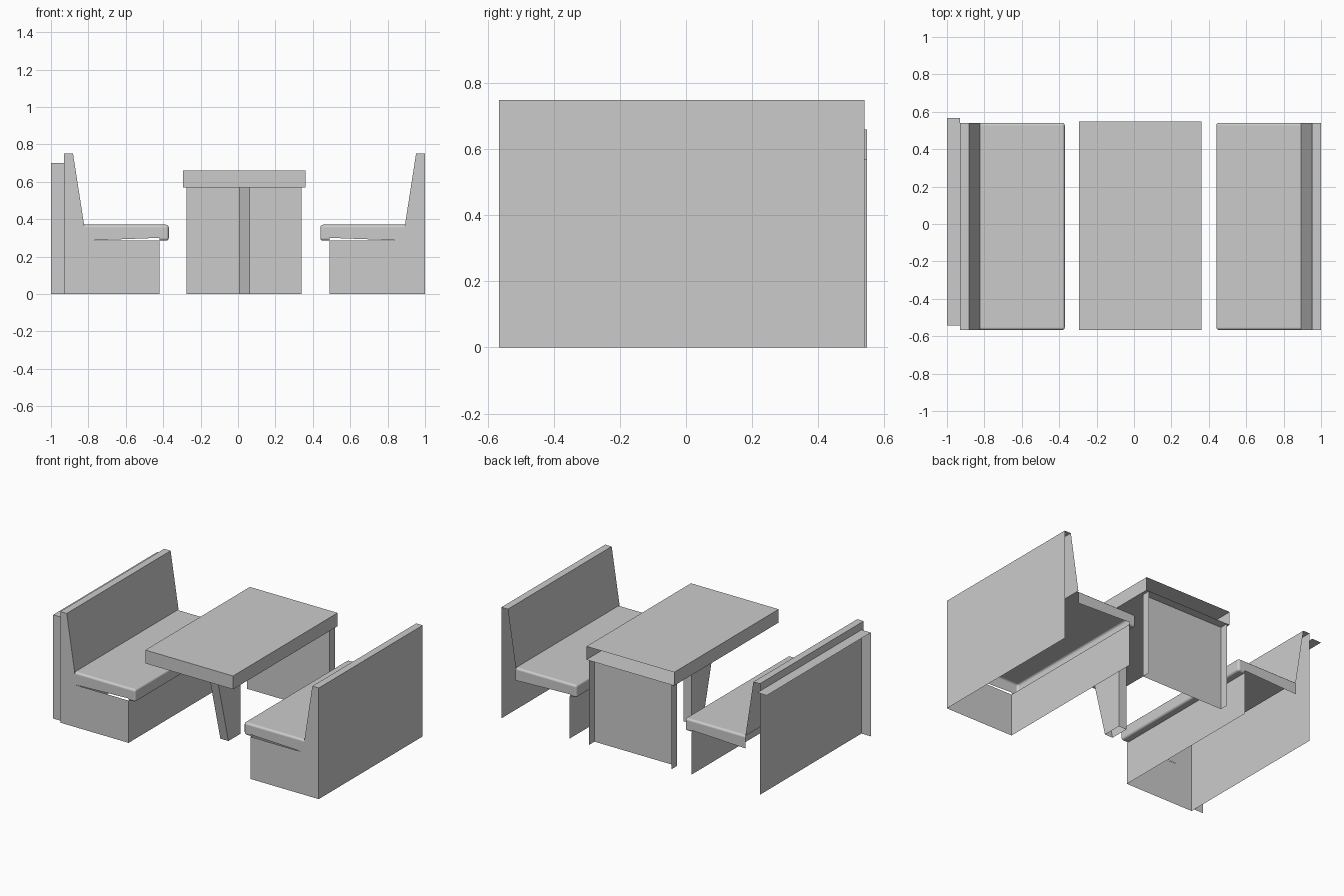
import bpy, bmesh

old = bpy.data.objects.get("Cube")
if old:
    bpy.data.objects.remove(old, do_unlink=True)

# One plain grey for everything
grey = bpy.data.materials.new("plain_grey")
grey.use_nodes = True
colour = (0.6, 0.6, 0.6, 1)
grey.diffuse_color = colour
grey.node_tree.nodes["Principled BSDF"].inputs["Base Color"].default_value = colour

PLACE = {
    "xz": lambda p, d: (p[0], d, p[1]),
    "yz": lambda p, d: (d, p[0], p[1]),
    "xy": lambda p, d: (p[0], p[1], d),
}


def shell(name, plane, pts, lo, hi, skip=(), cap_lo=True, cap_hi=True, bevel=0):
    """Extrude a closed profile from lo to hi, leaving out skipped walls and caps."""
    bm = bmesh.new()
    rings = [[bm.verts.new(PLACE[plane](p, d)) for p in pts] for d in (lo, hi)]
    n = len(pts)
    walls = [bm.faces.new((rings[0][i], rings[0][(i + 1) % n],
                           rings[1][(i + 1) % n], rings[1][i])) for i in range(n)]
    caps = [bm.faces.new(r) for r in rings]
    bmesh.ops.recalc_face_normals(bm, faces=bm.faces)
    gone = [walls[i] for i in skip]
    gone += [c for c, keep in zip(caps, (cap_lo, cap_hi)) if not keep]
    if gone:
        bmesh.ops.delete(bm, geom=gone, context="FACES")
    mesh = bpy.data.meshes.new(name)
    bm.to_mesh(mesh)
    bm.free()
    mesh.materials.append(grey)
    obj = bpy.data.objects.new(name, mesh)
    bpy.context.collection.objects.link(obj)
    if bevel:
        mod = obj.modifiers.new("rounded_edges", "BEVEL")
        mod.width = bevel
        mod.segments = 3
        mesh.polygons.foreach_set("use_smooth", [True] * len(mesh.polygons))
        mod.harden_normals = True
    return obj


FRONT, BACK = -0.567, 0.541
SEAT, LIP, TALL = 0.37, 0.285, 0.75


def bench(side, back_x, way):
    """Bench facing the table, open underneath and at the rear end."""
    def at(*profile):
        return [(back_x + way * u, z) for u, z in profile]

    # Backrest and base: wall, top, slope, then the kick panel
    shell(side + "_bench_body", "xz",
          at((0, 0), (0, TALL), (0.048, TALL), (0.107, SEAT),
             (0.107, LIP), (0.51, LIP), (0.51, 0)),
          FRONT, BACK, skip=(3, 4, 6), cap_hi=False)
    # Seat cushion with rounded rim and overhanging lip
    shell(side + "_seat_cushion", "xz",
          at((0.107, SEAT), (0.56, SEAT), (0.56, LIP), (0.51, LIP), (0.107, LIP)),
          FRONT, BACK, skip=(3, 4), bevel=0.015)


bench("left", 1.0, -1)
bench("right", -0.93, 1)

# Ledge and end strip behind the right bench
shell("rear_ledge", "xz", [(-1, 0), (-1, 0.7), (-0.93, 0.7), (-0.93, 0)],
      -0.543, 0.567, skip=(0, 2, 3), cap_hi=False)

# Table top, open at the rear end
shell("table_top", "xz", [(-0.295, 0.57), (-0.295, 0.66), (0.36, 0.66), (0.36, 0.57)],
      FRONT, 0.548, cap_hi=False)

# Rear support panel with two side flanges
shell("rear_support", "xy", [(-0.275, 0.548), (-0.275, 0.49), (0.34, 0.49), (0.34, 0.548)],
      0, 0.57, skip=(3,), cap_lo=False, cap_hi=False)

# Tapered front leg, open at the floor
shell("tapered_leg", "yz", [(-0.195, 0), (-0.34, 0.57), (-0.065, 0.57), (-0.065, 0)],
      0.005, 0.065, skip=(1, 3))
